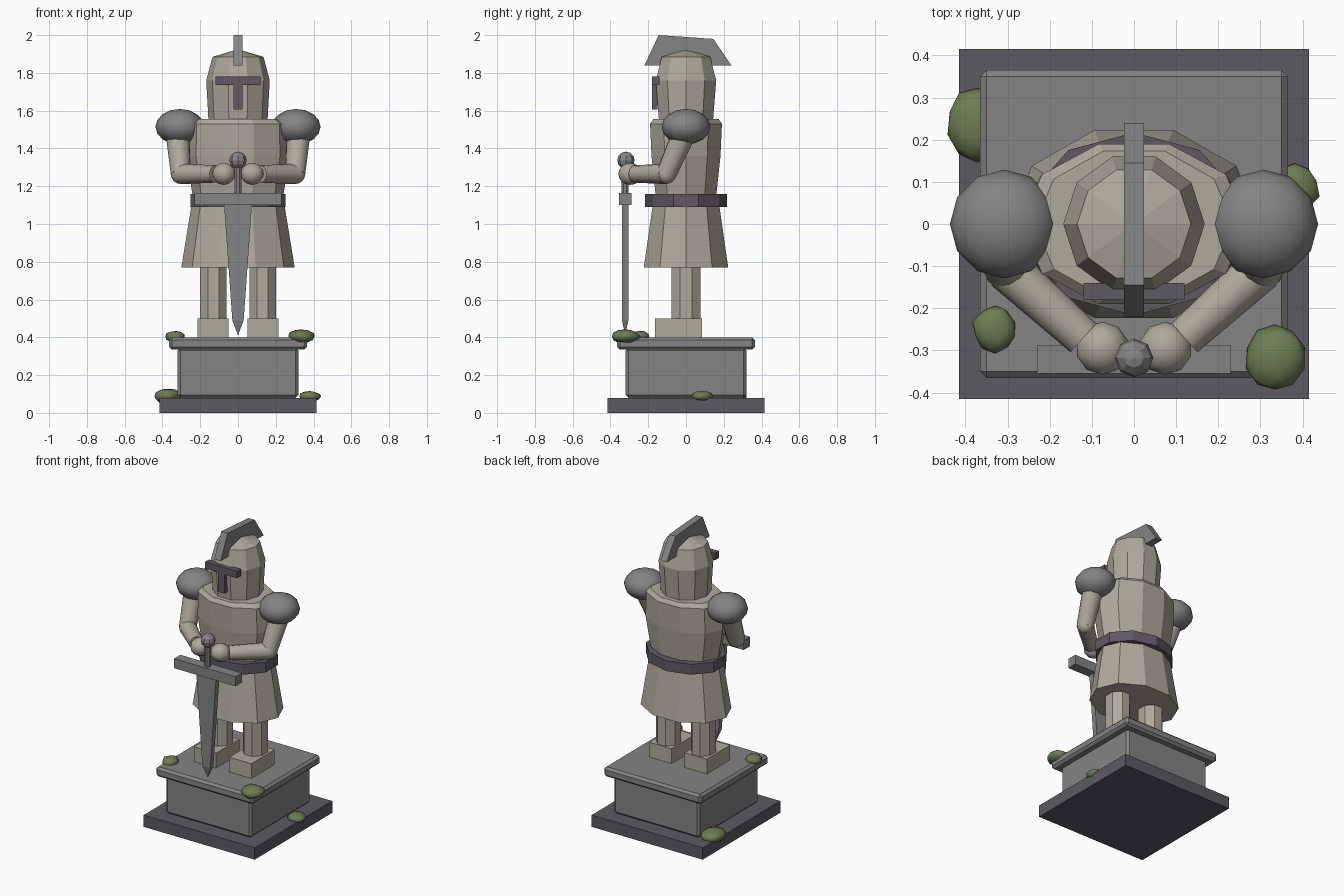
import bpy, bmesh, math, random
from mathutils import Vector

random.seed(4)
cube = bpy.data.objects.get("Cube")
if cube:
    bpy.data.objects.remove(cube)


def material(name, rgb):
    m = bpy.data.materials.new(name)
    m.use_nodes = True
    m.diffuse_color = (*rgb, 1)
    m.node_tree.nodes["Principled BSDF"].inputs["Base Color"].default_value = (*rgb, 1)
    return m


PALE = material("pale_stone", (0.43, 0.40, 0.33))
GREY = material("grey_stone", (0.23, 0.23, 0.23))
DARK = material("dark_stone", (0.11, 0.10, 0.125))
MOSS = material("moss_green", (0.15, 0.20, 0.085))


def finish(name, bm, mat, smooth=False):
    bmesh.ops.recalc_face_normals(bm, faces=bm.faces)
    mesh = bpy.data.meshes.new(name)
    bm.to_mesh(mesh)
    bm.free()
    mesh.materials.append(mat)
    for p in mesh.polygons:
        p.use_smooth = smooth
    obj = bpy.data.objects.new(name, mesh)
    bpy.context.collection.objects.link(obj)
    return obj


def box(name, lo, hi, mat, bevel=0):
    bm = bmesh.new()
    bmesh.ops.create_cube(bm, size=1)
    for v in bm.verts:
        v.co = [l + (c + 0.5) * (h - l) for c, l, h in zip(v.co, lo, hi)]
    if bevel:
        bmesh.ops.bevel(bm, geom=bm.edges[:], offset=bevel, segments=1, affect='EDGES')
    return finish(name, bm, mat)


def loft(name, rings, sides, mat, turn=0.0, at=(0, 0)):
    """Stack of elliptical rings given as (z, radius x, radius y)."""
    bm = bmesh.new()
    loops = []
    for z, rx, ry in rings:
        angles = [turn + math.tau * i / sides for i in range(sides)]
        loops.append([bm.verts.new((at[0] + rx * math.cos(a), at[1] + ry * math.sin(a), z))
                      for a in angles])
    for a, b in zip(loops, loops[1:]):
        for i in range(sides):
            j = (i + 1) % sides
            bm.faces.new((a[i], a[j], b[j], b[i]))
    bm.faces.new(loops[0])
    bm.faces.new(loops[-1])
    bmesh.ops.remove_doubles(bm, verts=bm.verts, dist=0.0001)
    return finish(name, bm, mat)


def ball(name, centre, radii, mat, segments=12, rings=8, smooth=True):
    bm = bmesh.new()
    bmesh.ops.create_uvsphere(bm, u_segments=segments, v_segments=rings, radius=1)
    for v in bm.verts:
        v.co = [c + k * r for c, k, r in zip(centre, v.co, radii)]
    return finish(name, bm, mat, smooth)


def limb(name, start, end, r1, r2, mat):
    start, end = Vector(start), Vector(end)
    axis = end - start
    bm = bmesh.new()
    bmesh.ops.create_cone(bm, cap_ends=True, segments=12, radius1=r1, radius2=r2, depth=axis.length)
    bm.transform(axis.to_track_quat('Z', 'Y').to_matrix().to_4x4())
    bmesh.ops.translate(bm, verts=bm.verts, vec=(start + end) / 2)
    obj = finish(name, bm, mat, True)
    for p in obj.data.polygons:
        p.use_smooth = len(p.vertices) == 4
    return obj


def moss(name, centre, radii):
    bm = bmesh.new()
    bmesh.ops.create_icosphere(bm, subdivisions=2, radius=1)
    for v in bm.verts:
        k = random.uniform(0.88, 1.04)
        v.co = [c + k * p * r for c, p, r in zip(centre, v.co, radii)]
    return finish(name, bm, MOSS, True)


# Plinth
box("plinth_base", (-0.415, -0.415, 0), (0.415, 0.415, 0.08), DARK)
box("plinth_block", (-0.32, -0.32, 0.08), (0.32, 0.32, 0.345), GREY, 0.015)
box("plinth_cap", (-0.365, -0.365, 0.335), (0.365, 0.365, 0.4), GREY, 0.015)

# Body: tunic, chest, belt
loft("tunic_skirt", [(0.77, 0.3, 0.235), (1.12, 0.243, 0.182)], 10, PALE)
loft("chest", [(1.12, 0.235, 0.165), (1.36, 0.275, 0.192), (1.53, 0.27, 0.2),
               (1.555, 0.235, 0.182)], 10, PALE)
loft("belt", [(1.09, 0.265, 0.217), (1.16, 0.265, 0.217)], 10, DARK, math.pi / 2)

# Helmet with pointed crown
loft("helmet", [(1.54, 0.156, 0.15), (1.76, 0.168, 0.168), (1.885, 0.135, 0.135),
                (1.925, 0, 0)], 10, PALE)
box("visor_slit", (-0.12, -0.18, 1.735), (0.12, -0.14, 1.782), DARK)
box("visor_breath", (-0.025, -0.18, 1.605), (0.025, -0.15, 1.75), DARK)

# Crest: side profile given thickness
bm = bmesh.new()
profile = [(-0.22, 1.84), (-0.145, 2.0), (0.145, 1.98), (0.24, 1.84)]
face = bm.faces.new([bm.verts.new((-0.024, y, z)) for y, z in profile])
side = bmesh.ops.extrude_face_region(bm, geom=[face])["geom"]
bmesh.ops.translate(bm, vec=(0.048, 0, 0),
                    verts=[g for g in side if isinstance(g, bmesh.types.BMVert)])
bm.faces.ensure_lookup_table()
if not face.is_valid or len(bm.faces) < 6:
    bmesh.ops.holes_fill(bm, edges=bm.edges)
finish("helmet_crest", bm, GREY)

# Paired limbs
for s, word in ((1, "left"), (-1, "right")):
    box(word + "_boot", (s * 0.132 - 0.083, -0.165, 0.4), (s * 0.132 + 0.083, 0.085, 0.5), PALE)
    loft(word + "_leg", [(0.49, 0.076, 0.084), (0.85, 0.076, 0.084)], 8, PALE,
         math.pi / 8, (s * 0.13, 0))
    ball(word + "_shoulder", (s * 0.308, 0, 1.515), (0.129, 0.129, 0.094), GREY)
    elbow = (s * 0.303, -0.105, 1.265)
    limb(word + "_upper_arm", (s * 0.322, 0, 1.5), elbow, 0.065, 0.054, PALE)
    ball(word + "_elbow", elbow, (0.053, 0.053, 0.053), PALE)
    limb(word + "_forearm", elbow, (s * 0.12, -0.27, 1.265), 0.054, 0.046, PALE)
    ball(word + "_hand", (s * 0.075, -0.295, 1.265), (0.063, 0.063, 0.058), PALE, 10, 8)

# Sword held point down
SWORD = (0, -0.322)
ball("sword_pommel", (0, -0.318, 1.337), (0.046, 0.046, 0.046), GREY, 8, 6, False)
loft("sword_grip", [(1.15, 0.02, 0.02), (1.31, 0.02, 0.02)], 8, GREY, math.pi / 8, SWORD)
box("sword_guard", (-0.23, -0.355, 1.1), (0.23, -0.288, 1.165), GREY)
root = math.sqrt(2)
loft("sword_blade", [(0.41, 0, 0), (0.49, 0.03 * root, 0.017 * root),
                     (1.12, 0.075 * root, 0.018 * root)], 4, GREY, math.pi / 4, SWORD)

# Moss clumps
moss("moss_back_step", (-0.372, 0.24, 0.088), (0.076, 0.092, 0.042))
moss("moss_side_step", (0.382, 0.085, 0.087), (0.06, 0.062, 0.03))
moss("moss_cap_right", (-0.33, -0.25, 0.403), (0.055, 0.058, 0.034))
moss("moss_cap_left", (0.335, -0.318, 0.405), (0.072, 0.08, 0.038))
